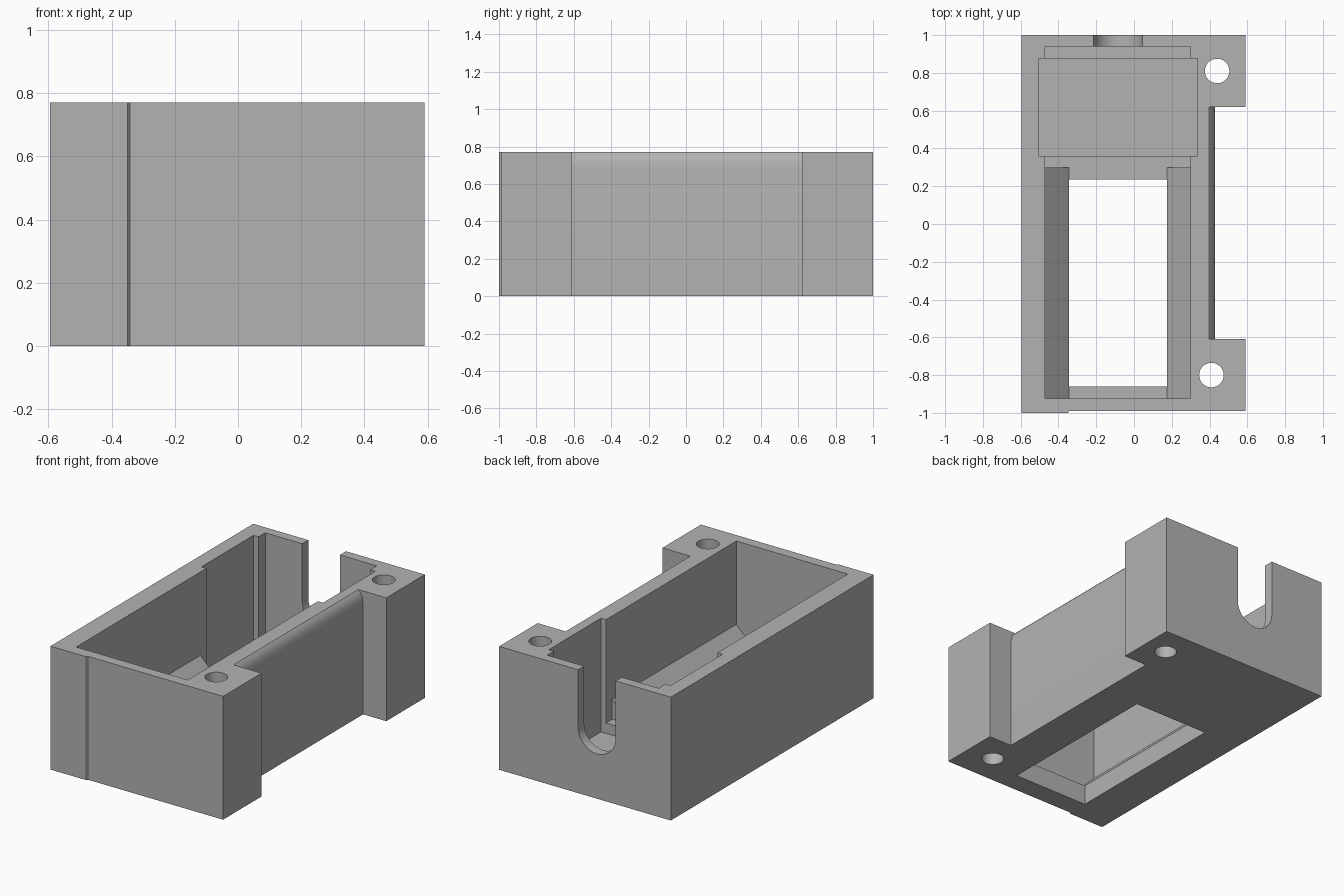
import bpy
import math

cube = bpy.data.objects.get("Cube")
if cube:
    bpy.data.objects.remove(cube, do_unlink=True)

HEIGHT = 0.77
ABOVE, BELOW = 0.9, -0.1   # cutter overshoot

grey = bpy.data.materials.new("matte grey")
grey.use_nodes = True
colour = (0.45, 0.45, 0.45, 1)
grey.diffuse_color = colour
for node in grey.node_tree.nodes:
    if node.type == "BSDF_PRINCIPLED":
        node.inputs["Base Color"].default_value = colour


def prism(name, profile, start, end, axis):
    """Extrude a 2D profile along z (profile is x, y) or y (profile is x, z)."""
    def place(p, t):
        return (p[0], p[1], t) if axis == "z" else (p[0], t, p[1])
    n = len(profile)
    verts = [place(p, t) for t in (start, end) for p in profile]
    faces = [tuple(range(n)), tuple(range(n, 2 * n))]
    faces += [(i, (i + 1) % n, n + (i + 1) % n, n + i) for i in range(n)]
    mesh = bpy.data.meshes.new(name)
    mesh.from_pydata(verts, [], faces)
    mesh.materials.append(grey)
    obj = bpy.data.objects.new(name, mesh)
    bpy.context.collection.objects.link(obj)
    bpy.ops.object.select_all(action="DESELECT")
    bpy.context.view_layer.objects.active = obj
    obj.select_set(True)
    bpy.ops.object.mode_set(mode="EDIT")
    bpy.ops.mesh.select_all(action="SELECT")
    bpy.ops.mesh.normals_make_consistent(inside=False)
    bpy.ops.object.mode_set(mode="OBJECT")
    return obj


def box(name, x0, x1, y0, y1, z0, z1):
    return prism(name, [(x0, y0), (x1, y0), (x1, y1), (x0, y1)], z0, z1, "z")


def arc(cx, cy, r, a0, a1, steps):
    angles = [math.radians(a0 + (a1 - a0) * i / steps) for i in range(steps + 1)]
    return [(cx + r * math.cos(a), cy + r * math.sin(a)) for a in angles]


# Outer block, with a shallow step on the front face
housing = prism("housing", [(-0.595, -1), (-0.35, -1), (-0.342, -0.99),
                            (0.59, -0.99), (0.59, 1), (-0.595, 1)], 0, HEIGHT, "z")

# Side recess between the screw posts, leaving a rounded wall top
recess = prism("side_recess_cutter",
               [(0.43, BELOW), (0.43, 0.69), (0.424, 0.73), (0.412, 0.755),
                (0.397, HEIGHT), (0.397, ABOVE), (0.8, ABOVE), (0.8, BELOW)],
               -0.61, 0.62, "y")

# Main trench with sloped lower sides, and the flat-floored rear chamber
trench = prism("trench_cutter",
               [(-0.47, ABOVE), (-0.47, 0.25), (-0.345, 0.125),
                (0.175, 0.125), (0.30, 0.25), (0.30, ABOVE)], -0.925, 0.5, "y")
chamber = box("rear_chamber_cutter", -0.47, 0.30, 0.30, 0.94, 0.125, ABOVE)
pocket = box("wide_pocket_cutter", -0.505, 0.335, 0.36, 0.875, 0.06, ABOVE)

# Floor window
window = box("floor_window_cutter", -0.345, 0.175, -0.86, 0.235, BELOW, 0.2)

# Round-bottomed slot in the back wall
slot = prism("back_slot_cutter",
             arc(-0.085, 0.41, 0.13, 180, 360, 24) + [(0.045, ABOVE), (-0.215, ABOVE)],
             0.9, 1.1, "y")

# Screw holes through the posts
holes = [prism("screw_hole_cutter", arc(x, y, 0.065, 0, 348.75, 31), BELOW, ABOVE, "z")
         for x, y in ((0.44, 0.81), (0.41, -0.80))]

bpy.ops.object.select_all(action="DESELECT")
bpy.context.view_layer.objects.active = housing
housing.select_set(True)
for cutter in [recess, trench, chamber, pocket, window, slot] + holes:
    cutter.hide_render = True
    mod = housing.modifiers.new(cutter.name, "BOOLEAN")
    mod.operation = "DIFFERENCE"
    mod.solver = "EXACT"
    mod.object = cutter
    bpy.ops.object.modifier_apply(modifier=mod.name)
    bpy.data.objects.remove(cutter, do_unlink=True)

bpy.ops.object.shade_smooth_by_angle(angle=math.radians(30))
